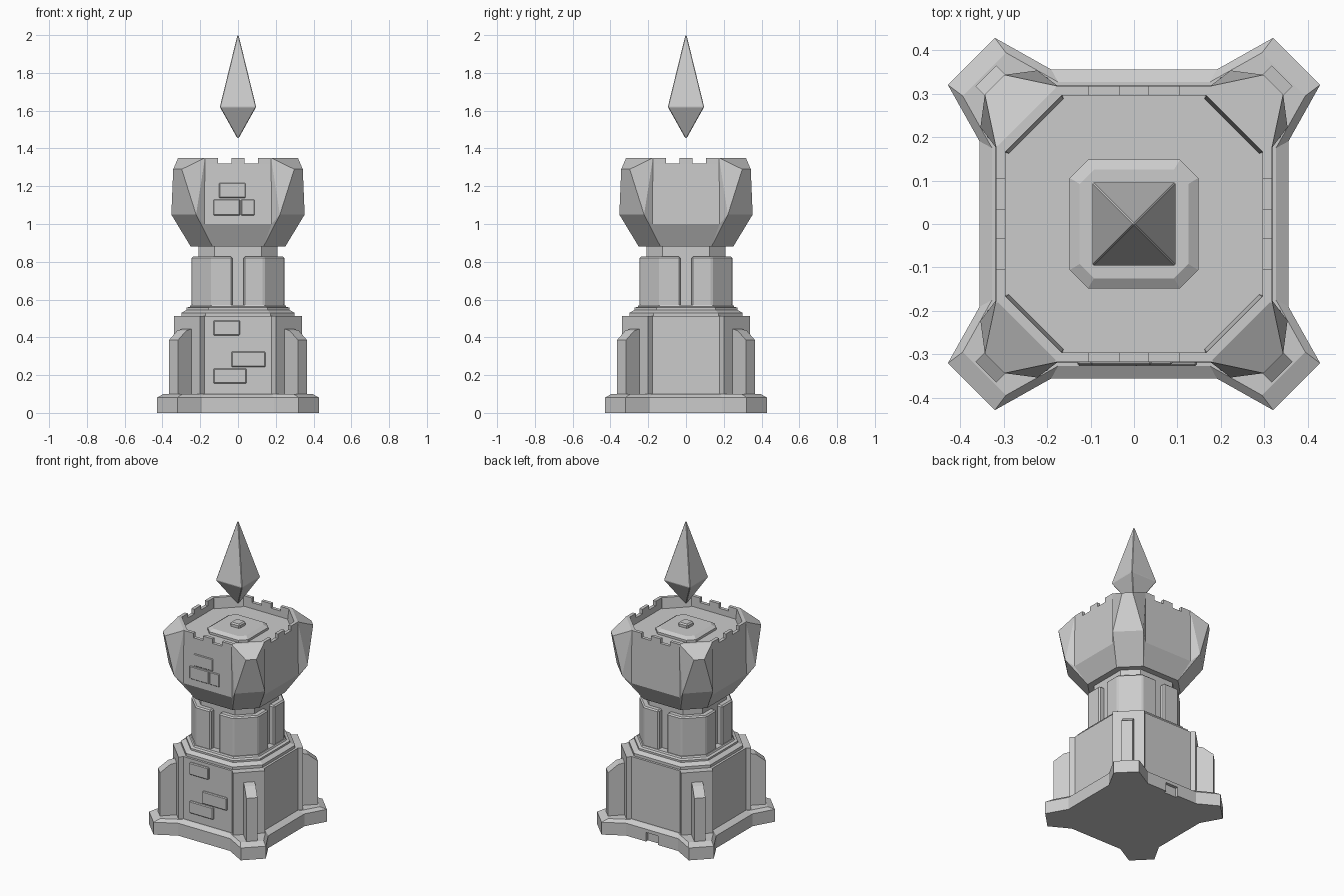
import bpy, bmesh
from math import pi
from mathutils import Matrix, Vector

if "Cube" in bpy.data.objects:
    bpy.data.objects.remove(bpy.data.objects["Cube"])


def finish(bm, name, bevel=0.0):
    bmesh.ops.recalc_face_normals(bm, faces=bm.faces[:])
    me = bpy.data.meshes.new(name)
    bm.to_mesh(me)
    bm.free()
    ob = bpy.data.objects.new(name, me)
    bpy.context.collection.objects.link(ob)
    if bevel:
        m = ob.modifiers.new("bevel", 'BEVEL')
        m.width, m.segments = bevel, 1
        m.limit_method = 'ANGLE'
    return ob


def ring(quarter, z, s=1.0):
    """Four-fold outline made from the points of one corner."""
    return [Matrix.Rotation(k * pi / 2, 3, 'Z') @ Vector((x * s, y * s, z))
            for k in range(4) for x, y in quarter]


def octagon(z, half, flat):
    return ring([(flat, -half), (half, -flat)], z)


def loft(name, rings, bevel=0.0):
    bm = bmesh.new()
    vs = [[bm.verts.new(p) for p in r] for r in rings]
    n = len(vs[0])
    for a, b in zip(vs, vs[1:]):
        for i in range(n):
            j = (i + 1) % n
            bm.faces.new((a[i], a[j], b[j], b[i]))
    bm.faces.new(vs[0][::-1])
    bm.faces.new(vs[-1])
    return finish(bm, name, bevel)


def hull(name, pts, bevel=0.0):
    bm = bmesh.new()
    for p in pts:
        bm.verts.new(p)
    res = bmesh.ops.convex_hull(bm, input=bm.verts[:])
    junk = [v for v in res["geom_interior"] if isinstance(v, bmesh.types.BMVert)]
    bmesh.ops.delete(bm, geom=junk, context='VERTS')
    bmesh.ops.dissolve_limit(bm, angle_limit=0.01, verts=bm.verts[:], edges=bm.edges[:])
    return finish(bm, name, bevel)


def box(name, x0, x1, y0, y1, z0, z1, turn=0, bevel=0.0):
    rot = Matrix.Rotation(turn * pi / 2, 3, 'Z')
    return hull(name, [rot @ Vector((x, y, z)) for x in (x0, x1)
                       for y in (y0, y1) for z in (z0, z1)], bevel)


# Star-shaped foot with a sloping top and a small notch at the back
foot = [(0.19, -0.355), (0.32, -0.428), (0.428, -0.32), (0.355, -0.19)]
base = loft("base", [ring(foot, 0), ring(foot, 0.082), ring(foot, 0.1, 0.92)])
cutter = box("notch_cutter", -0.045, 0.045, 0.335, 0.4, -0.05, 0.06)
cutter.hide_render = True
cutter.hide_viewport = True
cut = base.modifiers.new("notch", 'BOOLEAN')
cut.object, cut.operation = cutter, 'DIFFERENCE'

# Lower body with raised corner strips
body = [(0.178, -0.315), (0.2, -0.338), (0.338, -0.2), (0.315, -0.178)]
loft("lower_body", [ring(body, 0.08), ring(body, 0.512)])

# Stepped ledge
loft("ledge", [octagon(z, h, h * 0.57) for z, h in
               ((0.50, 0.30), (0.53, 0.30), (0.545, 0.272), (0.557, 0.272),
                (0.562, 0.255), (0.572, 0.25))])

# Neck core
loft("neck_core", [octagon(0.55, 0.21, 0.125), octagon(0.9, 0.21, 0.125)])

# Head: flared block with a sunken roof
loft("head", [octagon(0.88, 0.25, 0.135), octagon(1.0, 0.318, 0.178),
              octagon(1.32, 0.317, 0.176), octagon(1.32, 0.295, 0.167),
              octagon(1.28, 0.295, 0.167)])

for k in range(4):
    rot = Matrix.Rotation(k * pi / 2, 3, 'Z')
    diag = Matrix.Rotation(k * pi / 2 + pi / 4, 3, 'Z')

    # Buttress on the diagonal
    side = [(0.35, 0.08), (0.482, 0.08), (0.482, 0.386), (0.42, 0.436), (0.35, 0.452)]
    hull("buttress", [diag @ Vector((r, w, z)) for r, z in side for w in (-0.034, 0.034)])

    # Neck panel wrapped round the corner
    plan = [(0.03, -0.245), (0.138, -0.245), (0.245, -0.138),
            (0.245, -0.03), (0.18, -0.03), (0.03, -0.18)]
    hull("neck_panel", [rot @ Vector((x, y, z)) for x, y in plan for z in (0.56, 0.828)],
         0.008)

    # Faceted corner of the head
    pts = [(0.135, 0.25, 0.88), (0.178, 0.318, 1.0), (0.222, 0.353, 1.05),
           (0.298, 0.343, 1.29), (0.175, 0.317, 1.35), (0.167, 0.295, 1.35),
           (0.167, 0.295, 1.27)]
    hull("head_corner", [rot @ Vector(p) for x, y, z in pts for p in ((x, y, z), (y, x, z))])

    # Battlements
    for x0, x1 in ((-0.18, -0.105), (-0.035, 0.035), (0.105, 0.18)):
        box("merlon", x0, x1, -0.317, -0.295, 1.315, 1.35, k)

# Roof dais and crystal stand
loft("roof_dais", [octagon(1.27, 0.148, 0.106), octagon(1.295, 0.148, 0.106),
                   octagon(1.31, 0.125, 0.092)])
box("crystal_stand", -0.035, 0.035, -0.035, 0.035, 1.3, 1.335, bevel=0.008)

# Floating crystal
loft("crystal", [ring([(h, -h)], z) for z, h in
                 ((1.455, 0.004), (1.62, 0.096), (2.0, 0.003))], 0.006)

# Raised bricks on the front
for x0, x1, z0, z1 in ((-0.13, 0.01, 0.41, 0.49), (-0.035, 0.145, 0.242, 0.325),
                       (-0.13, 0.045, 0.155, 0.235)):
    box("body_brick", x0, x1, -0.327, -0.30, z0, z1, bevel=0.005)
for x0, x1, z0, z1 in ((-0.1, 0.04, 1.138, 1.218), (-0.13, 0.01, 1.045, 1.13),
                       (0.016, 0.088, 1.045, 1.13)):
    box("head_brick", x0, x1, -0.324, -0.30, z0, z1, bevel=0.004)
